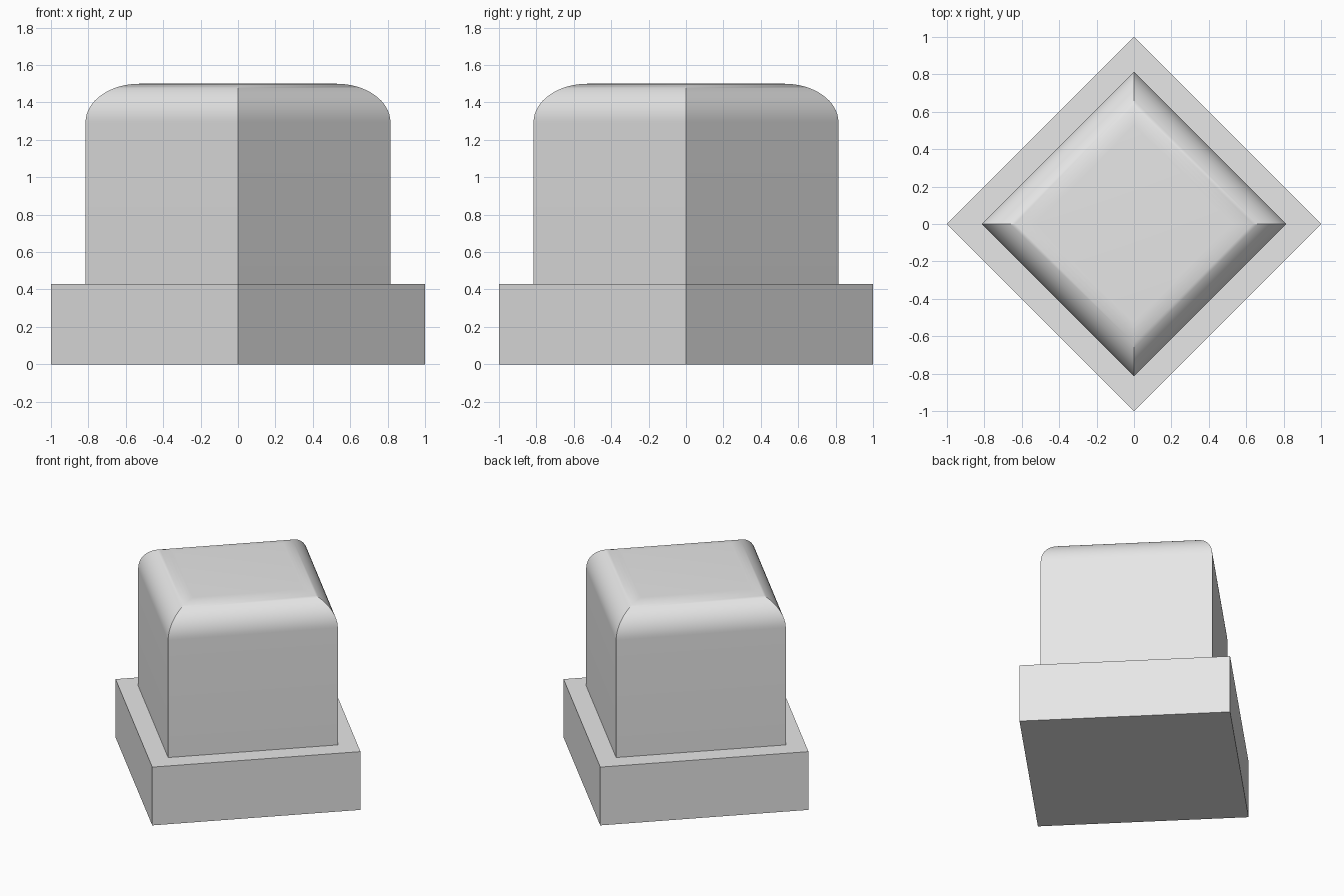
import bpy, bmesh, math

cube = bpy.data.objects.get("Cube")
if cube:
    bpy.data.objects.remove(cube, do_unlink=True)

# Single plain grey
grey = bpy.data.materials.new("plain_grey")
grey.use_nodes = True
grey.diffuse_color = (0.8, 0.8, 0.8, 1)
grey.node_tree.nodes["Principled BSDF"].inputs["Base Color"].default_value = (0.8, 0.8, 0.8, 1)


def square_stack(name, profile):
    """Stack of squares with corners on the axes; profile is (corner distance, z)."""
    bm = bmesh.new()
    rings = []
    for r, z in profile:
        angles = [i * math.pi / 2 for i in range(4)]
        rings.append([bm.verts.new((r * math.cos(a), r * math.sin(a), z)) for a in angles])
    for low, high in zip(rings, rings[1:]):
        for i in range(4):
            j = (i + 1) % 4
            bm.faces.new((low[i], low[j], high[j], high[i]))
    bm.faces.new(rings[0][::-1])
    bm.faces.new(rings[-1])
    mesh = bpy.data.meshes.new(name)
    bm.to_mesh(mesh)
    bm.free()
    mesh.materials.append(grey)
    obj = bpy.data.objects.new(name, mesh)
    bpy.context.collection.objects.link(obj)
    return obj


# Square plinth
BASE_TOP = 0.43
square_stack("base_plinth", [(1, 0), (1, BASE_TOP)])

# Block whose top edges roll over in quarter rounds, mitred at the corners
CORNER, TOP, ROUND, STEPS = 0.815, 1.5, 0.205, 16
profile = [(CORNER, BASE_TOP)]
for k in range(STEPS + 1):
    a = k / STEPS * math.pi / 2
    inset = ROUND * (1 - math.cos(a)) * math.sqrt(2)
    profile.append((CORNER - inset, TOP - ROUND + ROUND * math.sin(a)))
block = square_stack("rounded_block", profile)

# Smooth the rolled edges, keep the corners crisp
bpy.ops.object.select_all(action='DESELECT')
block.select_set(True)
bpy.context.view_layer.objects.active = block
bpy.ops.object.shade_smooth_by_angle(angle=math.radians(30))
